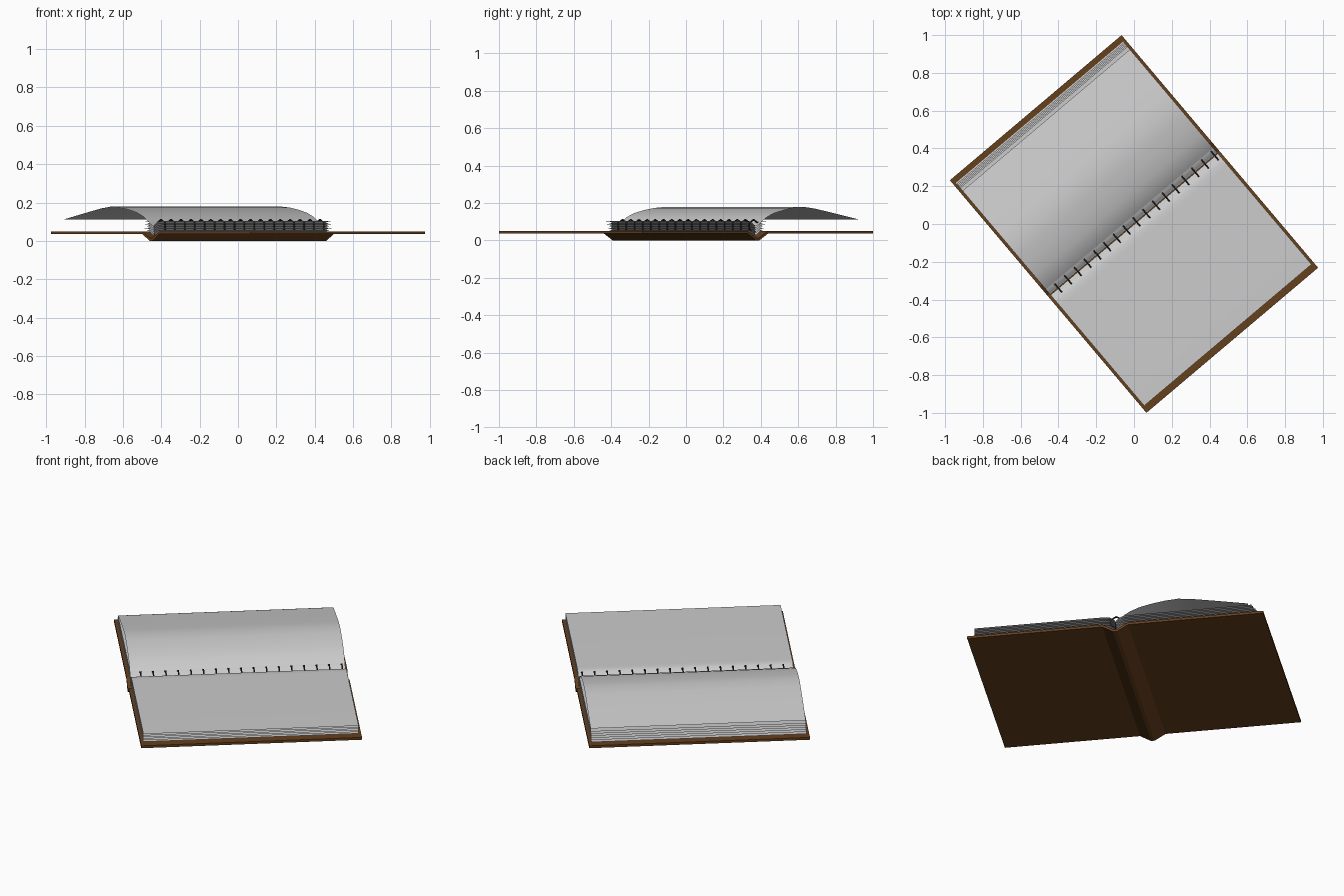
import bpy, math

if "Cube" in bpy.data.objects:
    bpy.data.objects.remove(bpy.data.objects["Cube"])

TURN = math.radians(-49.8)   # whole notebook is turned; local y runs along the spine
HALF_W, HALF_L = 0.806, 0.595
PAGE_L = 0.58


def material(name, color):
    m = bpy.data.materials.new(name)
    m.diffuse_color = (*color, 1)
    m.use_nodes = True
    m.node_tree.nodes["Principled BSDF"].inputs["Base Color"].default_value = m.diffuse_color
    return m


def add_object(name, verts, faces, mat=None, smooth=False):
    me = bpy.data.meshes.new(name)
    me.from_pydata(verts, [], faces)
    ob = bpy.data.objects.new(name, me)
    bpy.context.collection.objects.link(ob)
    ob.rotation_euler.z = TURN
    if mat:
        me.materials.append(mat)
    if smooth:
        me.shade_smooth()
    return ob


def extrude_sheet(name, profile, half_len, up=True):
    """Sweep an open x-z profile along the spine as a thin sheet."""
    n = len(profile)
    verts = [(x, y, z) for y in (-half_len, half_len) for x, z in profile]
    faces = [(i, i + 1, i + 1 + n, i + n) for i in range(n - 1)]
    if (profile[-1][0] > profile[0][0]) != up:
        faces = [f[::-1] for f in faces]
    return add_object(name, verts, faces, smooth=True)


brown = material("cover_brown", (0.13, 0.05, 0.012))
black = material("ring_black", (0.012, 0.012, 0.012))

# Cover: two flat boards joined by a shallow V spine
top = [(-HALF_W, 0.05), (-0.07, 0.05), (-0.008, 0.014),
       (0.008, 0.014), (0.07, 0.05), (HALF_W, 0.05)]
bottom = [(HALF_W, 0.036), (0.07, 0.036), (0.01, 0.0),
          (-0.01, 0.0), (-0.07, 0.036), (-HALF_W, 0.036)]
loop = top + bottom
n = len(loop)
verts = [(x, y, z) for y in (-HALF_L, HALF_L) for x, z in loop]
faces = [(i, i + n, (i + 1) % n + n, (i + 1) % n) for i in range(n)]
for i in range(5):
    a = (i, i + 1, n - 2 - i, n - 1 - i)
    faces += [a, tuple(v + n for v in reversed(a))]
add_object("cover", verts, faces, brown)

# Flat page stacks, each sheet dipping into the spine
LAYERS = 6
for side, label in ((-1, "left"), (1, "right")):
    for i in range(LAYERS):
        z = 0.057 + 0.0092 * i
        reach = 0.77 if side > 0 else 0.775 - 0.007 * i
        dip = [(0.002, z - 0.027), (0.014, z - 0.018), (0.03, z - 0.006),
               (0.05, z - 0.001), (0.08, z), (reach, z)]
        extrude_sheet(f"{label}_page_{i + 1}", [(side * x, h) for x, h in dip],
                      PAGE_L, up=(i % 2 == 1))

# Lifted page arching over the left stack
arch = [(-0.002, 0.077), (-0.02, 0.087), (-0.045, 0.105), (-0.08, 0.127),
        (-0.13, 0.147), (-0.2, 0.163), (-0.27, 0.174), (-0.34, 0.179),
        (-0.42, 0.169), (-0.57, 0.141), (-0.72, 0.112)]
extrude_sheet("lifted_page", arch, PAGE_L)

# Binding rings: hexagonal wire hoops along the spine
RINGS, RADIUS, WIRE = 17, 0.035, 0.005
verts, faces = [], []
for r in range(RINGS):
    y0 = -0.525 + r * (0.56 + 0.525) / (RINGS - 1)
    base = len(verts)
    for i in range(6):
        a = math.tau * (i + 0.5) / 6
        for j in range(4):
            b = math.tau * (j + 0.5) / 4
            rad = RADIUS + WIRE * math.cos(b)
            verts.append((rad * math.cos(a), y0 + WIRE * math.sin(b),
                          0.076 + rad * math.sin(a)))
            k, m = (i + 1) % 6, (j + 1) % 4
            faces.append((base + i * 4 + j, base + i * 4 + m,
                          base + k * 4 + m, base + k * 4 + j))
add_object("binding_rings", verts, faces, black)
